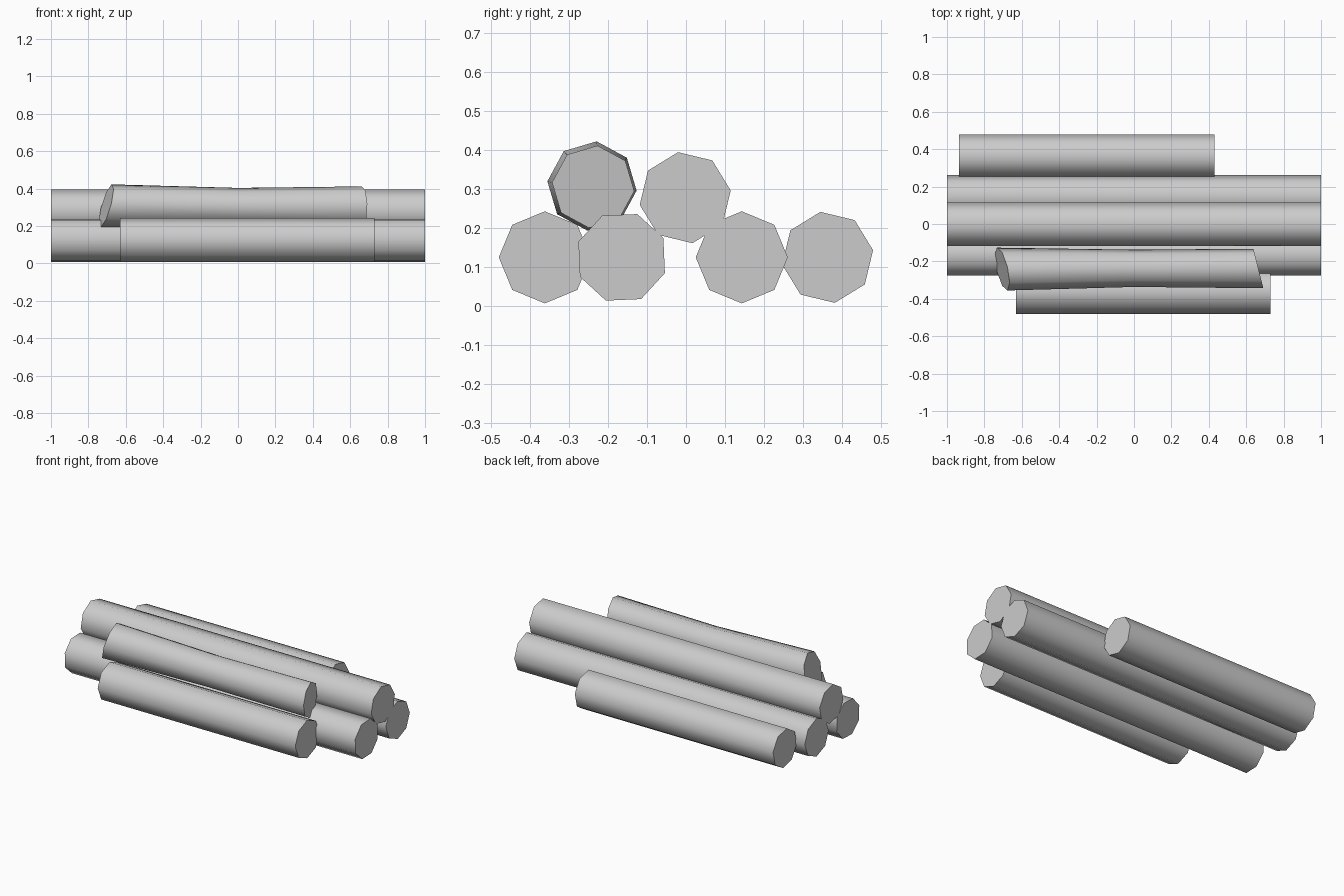
import bpy
import bmesh
from math import sin, cos, radians

cube = bpy.data.objects.get("Cube")
if cube:
    bpy.data.objects.remove(cube)

# One plain grey for all the logs
grey = bpy.data.materials.new("light grey")
grey.use_nodes = True
colour = (0.6, 0.6, 0.6, 1)
grey.diffuse_color = colour
grey.node_tree.nodes["Principled BSDF"].inputs["Base Color"].default_value = colour

SIDES = 8


def make_log(name, rings, turn):
    """Eight-sided log through rings of (x, y, z, radius, x lean by y, x lean by z)."""
    bm = bmesh.new()
    loops = []
    for x, y, z, r, lean_y, lean_z in rings:
        loop = []
        for i in range(SIDES):
            a = radians(turn + i * 360 / SIDES)
            dy, dz = r * cos(a), r * sin(a)
            loop.append(bm.verts.new((x + lean_y * dy + lean_z * dz, y + dy, z + dz)))
        loops.append(loop)
    for near, far in zip(loops, loops[1:]):
        for i in range(SIDES):
            j = (i + 1) % SIDES
            bm.faces.new((near[i], near[j], far[j], far[i]))
    bm.faces.new(loops[0])
    bm.faces.new(loops[-1])
    bmesh.ops.recalc_face_normals(bm, faces=bm.faces)
    mesh = bpy.data.meshes.new(name)
    bm.to_mesh(mesh)
    bm.free()
    mesh.materials.append(grey)
    log = bpy.data.objects.new(name, mesh)
    bpy.context.collection.objects.link(log)
    bpy.ops.object.select_all(action="DESELECT")
    log.select_set(True)
    bpy.context.view_layer.objects.active = log
    bpy.ops.object.shade_smooth_by_angle(angle=radians(60))


def straight_log(name, x0, x1, y, z, turn):
    make_log(name, [(x, y, z, 0.118, 0, 0) for x in (x0, x1)], turn)


# Bottom row, front to back
straight_log("front_bottom_log", -0.63, 0.73, -0.362, 0.125, 0)
straight_log("front_middle_bottom_log", -1, 1, -0.165, 0.125, 25)
straight_log("back_middle_bottom_log", -1, 1, 0.143, 0.125, 0)
straight_log("back_bottom_log", -0.935, 0.43, 0.363, 0.125, 9)

# Top row: a long straight log and a worn one with slanted ends
straight_log("long_top_log", -1, 1, -0.002, 0.278, 9)
make_log("worn_top_log", [
    (-0.705, -0.241, 0.308, 0.115, -0.22, 0.27),
    (0, -0.237, 0.304, 0.1, 0, 0),
    (0.665, -0.238, 0.306, 0.106, -0.25, 0),
], -6)
